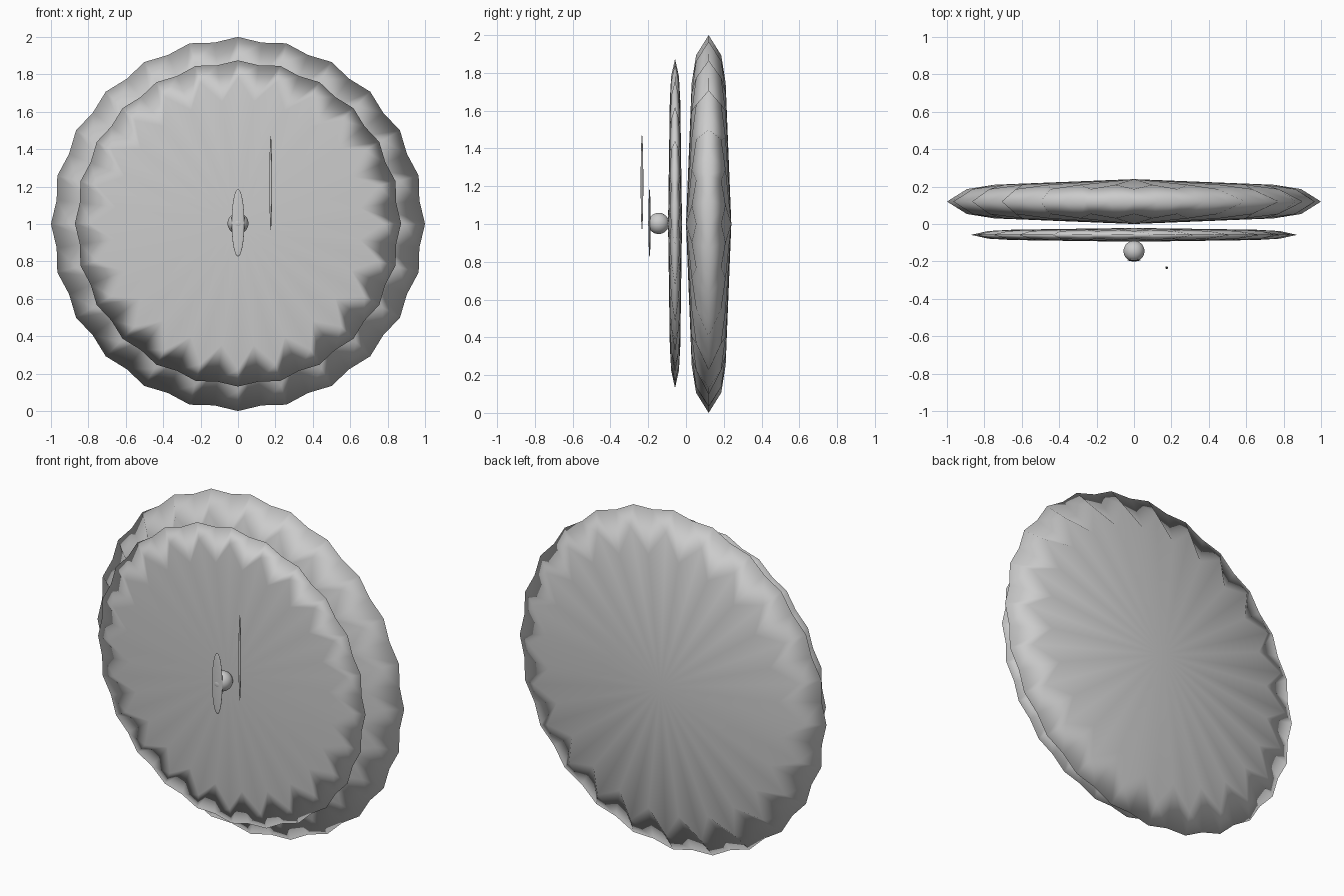
import bpy, bmesh
from math import sin, cos, pi

if "Cube" in bpy.data.objects:
    bpy.data.objects.remove(bpy.data.objects["Cube"])


def fluted_disc(name, y, z, r, h, n=24):
    """Lens-like disc facing -y, with a lightly scalloped rim and shallow radial flutes."""
    bm = bmesh.new()

    def ring(rad, dy, off):
        return [bm.verts.new((rad * r * sin(2 * pi * (k + off) / n), y + dy * h,
                              z + rad * r * cos(2 * pi * (k + off) / n))) for k in range(n)]

    peak, dip = ring(1.0, 0, 0), ring(0.978, 0, 0.5)
    for s in (-1, 1):
        centre = bm.verts.new((0, y + s * h, z))
        outer, inner = ring(0.893, s * 0.556, 0), ring(0.752, s * 0.75, 0.5)
        for k in range(n):
            bm.faces.new((centre, inner[k - 1], outer[k], inner[k]))
            # rim quads either side of each flute
            j = (k + 1) % n
            bm.faces.new((outer[k], peak[k], dip[k], inner[k]))
            bm.faces.new((inner[k], dip[k], peak[j], outer[j]))
    bmesh.ops.recalc_face_normals(bm, faces=bm.faces)
    for f in bm.faces:
        f.smooth = True
    mesh = bpy.data.meshes.new(name)
    bm.to_mesh(mesh)
    bm.free()
    ob = bpy.data.objects.new(name, mesh)
    bpy.context.collection.objects.link(ob)
    return ob


def ellipsoid(name, loc, size):
    bpy.ops.mesh.primitive_uv_sphere_add(segments=32, ring_count=16, radius=1, location=loc)
    ob = bpy.context.object
    ob.name = name
    ob.scale = size
    bpy.ops.object.transform_apply(location=False, rotation=False, scale=True)
    bpy.ops.object.shade_smooth()
    return ob


# Clock body and dial
fluted_disc("clock_body", 0.12, 1.0, 1.0, 0.12)
fluted_disc("clock_dial", -0.058, 1.003, 0.872, 0.037)

# Centre hub and hands
ellipsoid("centre_hub", (0, -0.145, 1.003), (0.056, 0.056, 0.056))
ellipsoid("hour_hand", (0, -0.193, 1.006), (0.034, 0.006, 0.18))
ellipsoid("minute_hand", (0.175, -0.233, 1.22), (0.007, 0.007, 0.252))
